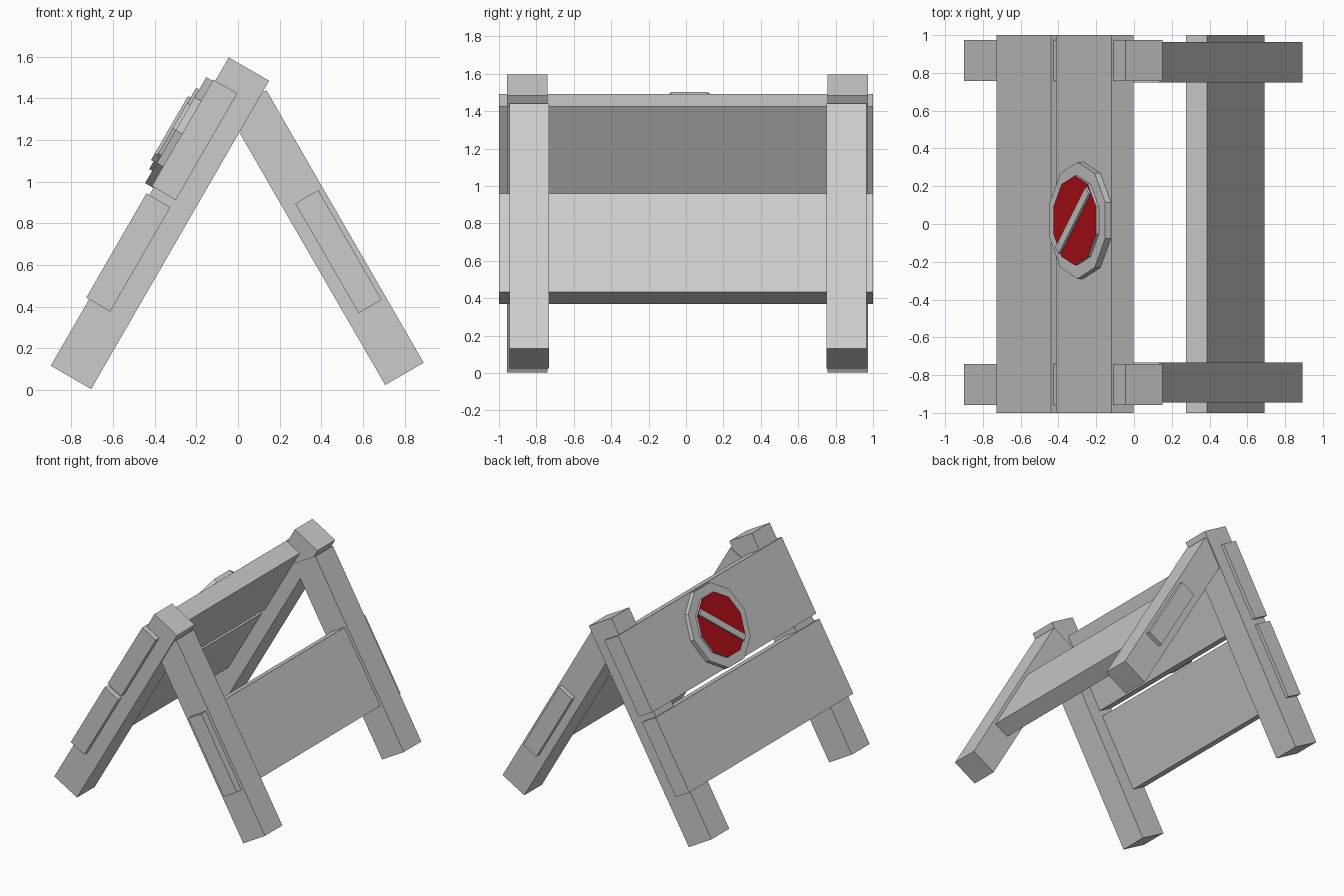
import bpy, bmesh
from math import sin, cos, pi, radians

if "Cube" in bpy.data.objects:
    bpy.data.objects.remove(bpy.data.objects["Cube"])

S, C = sin(radians(30)), cos(radians(30))


def prism(name, outline, n0, n1, side, cap_material=None):
    """Extrude a (y, u) outline along the outward normal of one sloping side.
    u runs up the slope; side is -1 for the left frame, 1 for the right."""
    bm = bmesh.new()

    def place(y, u, n):
        return bm.verts.new((side * (C * n - S * u), y, C * u + S * n))

    back = [place(y, u, n0) for y, u in outline]
    front = [place(y, u, n1) for y, u in outline]
    bm.faces.new(back[::-1])
    cap = bm.faces.new(front)
    k = len(outline)
    for i in range(k):
        j = (i + 1) % k
        bm.faces.new((back[i], back[j], front[j], front[i]))
    if cap_material:
        cap.material_index = 1
    bmesh.ops.recalc_face_normals(bm, faces=bm.faces)
    mesh = bpy.data.meshes.new(name)
    bm.to_mesh(mesh)
    bm.free()
    if cap_material:
        mesh.materials.append(None)
        mesh.materials.append(cap_material)
    obj = bpy.data.objects.new(name, mesh)
    bpy.context.collection.objects.link(obj)
    return obj


def board(name, y, u, n, side):
    outline = [(y[0], u[0]), (y[1], u[0]), (y[1], u[1]), (y[0], u[1])]
    return prism(name, outline, n[0], n[1], side)


def decagon(y, u, r):
    return [(y + r * cos(i * pi / 5), u + r * sin(i * pi / 5)) for i in range(10)]


# Legs: the longer left pair overlaps the right pair at the top
for label, y in (("front", (-0.958, -0.741)), ("back", (0.757, 0.973))):
    board("left_leg_" + label, y, (-0.349, 1.361), (0.613, 0.837), -1)
for label, y in (("front", (-0.945, -0.733)), ("back", (0.75, 0.964))):
    board("right_leg_" + label, y, (-0.333, 1.179), (0.624, 0.838), 1)

# Cross planks
board("left_lower_plank", (-1, 1), (0.019, 0.598), (0.72, 0.853), -1)
board("left_upper_plank", (-1, 1), (0.641, 1.232), (0.715, 0.848), -1)
board("right_plank", (-1, 1), (0.03, 0.638), (0.686, 0.814), 1)

# Round reflector: base, raised red disc, diagonal bar
red = bpy.data.materials.new("red")
red.diffuse_color = (0.45, 0.005, 0.008, 1)
red.use_nodes = True
red.node_tree.nodes["Principled BSDF"].inputs["Base Color"].default_value = red.diffuse_color
cy, cu = 0.019, 0.931
prism("sign_base", decagon(cy, cu, 0.309), 0.83, 0.883, -1)
prism("sign_disc", decagon(cy, cu, 0.237), 0.87, 0.9, -1, red)

L, W, D = 0.225, 0.025, 0.5 ** 0.5
bar = [(cy + D * (a - b), cu - 0.006 + D * (a + b))
       for a, b in ((-L, -W), (L, -W), (L, W), (-L, W))]
prism("sign_bar", bar, 0.89, 0.914, -1)
